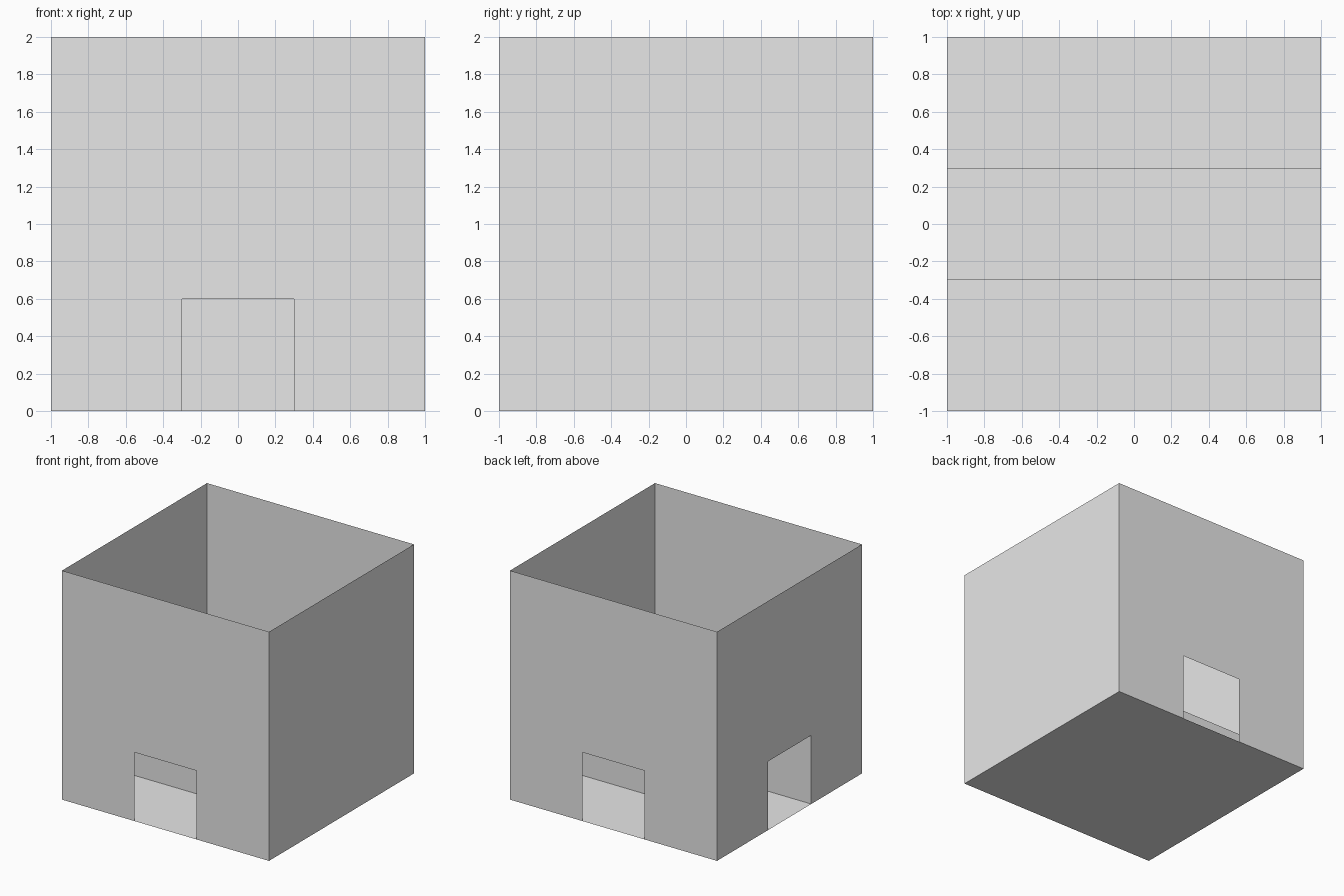
import bpy
import bmesh

default = bpy.data.objects.get("Cube")
if default:
    bpy.data.objects.remove(default, do_unlink=True)

grey = bpy.data.materials.new("plain_grey")
grey.use_nodes = True
grey.diffuse_color = (0.8, 0.8, 0.8, 1)
grey.node_tree.nodes["Principled BSDF"].inputs["Base Color"].default_value = grey.diffuse_color

HALF, HEIGHT = 1.0, 2.0
DOOR_HALF, DOOR_HEIGHT = 0.3, 0.6


def sheet(name, outline):
    """Thin panel made from one outline."""
    bm = bmesh.new()
    bm.faces.new([bm.verts.new(p) for p in outline])
    mesh = bpy.data.meshes.new(name)
    bm.to_mesh(mesh)
    bm.free()
    mesh.materials.append(grey)
    obj = bpy.data.objects.new(name, mesh)
    bpy.context.collection.objects.link(obj)
    return obj


def rectangle(u, top):
    return [(-u, 0), (u, 0), (u, top), (-u, top)]


# Wall outline with a doorway notched out of its lower edge
door_wall = [(-HALF, 0), (-DOOR_HALF, 0), (-DOOR_HALF, DOOR_HEIGHT),
             (DOOR_HALF, DOOR_HEIGHT), (DOOR_HALF, 0), (HALF, 0),
             (HALF, HEIGHT), (-HALF, HEIGHT)]
plain_wall = rectangle(HALF, HEIGHT)

# Outer walls: doorways at front, back and right
sheet("front_wall", [(u, -HALF, z) for u, z in door_wall])
sheet("back_wall", [(-u, HALF, z) for u, z in door_wall])
sheet("right_wall", [(-HALF, -u, z) for u, z in door_wall])
sheet("left_wall", [(HALF, u, z) for u, z in plain_wall])

# Floor
sheet("floor", [(x, y, 0) for x, y in
                [(-HALF, -HALF), (HALF, -HALF), (HALF, HALF), (-HALF, HALF)]])

# Covered passage running from the right doorway across to the left wall
passage_side = rectangle(HALF, DOOR_HEIGHT)
sheet("passage_front_side", [(u, -DOOR_HALF, z) for u, z in passage_side])
sheet("passage_back_side", [(-u, DOOR_HALF, z) for u, z in passage_side])
sheet("passage_roof", [(x, y, DOOR_HEIGHT) for x, y in
                       [(-HALF, -DOOR_HALF), (HALF, -DOOR_HALF),
                        (HALF, DOOR_HALF), (-HALF, DOOR_HALF)]])
